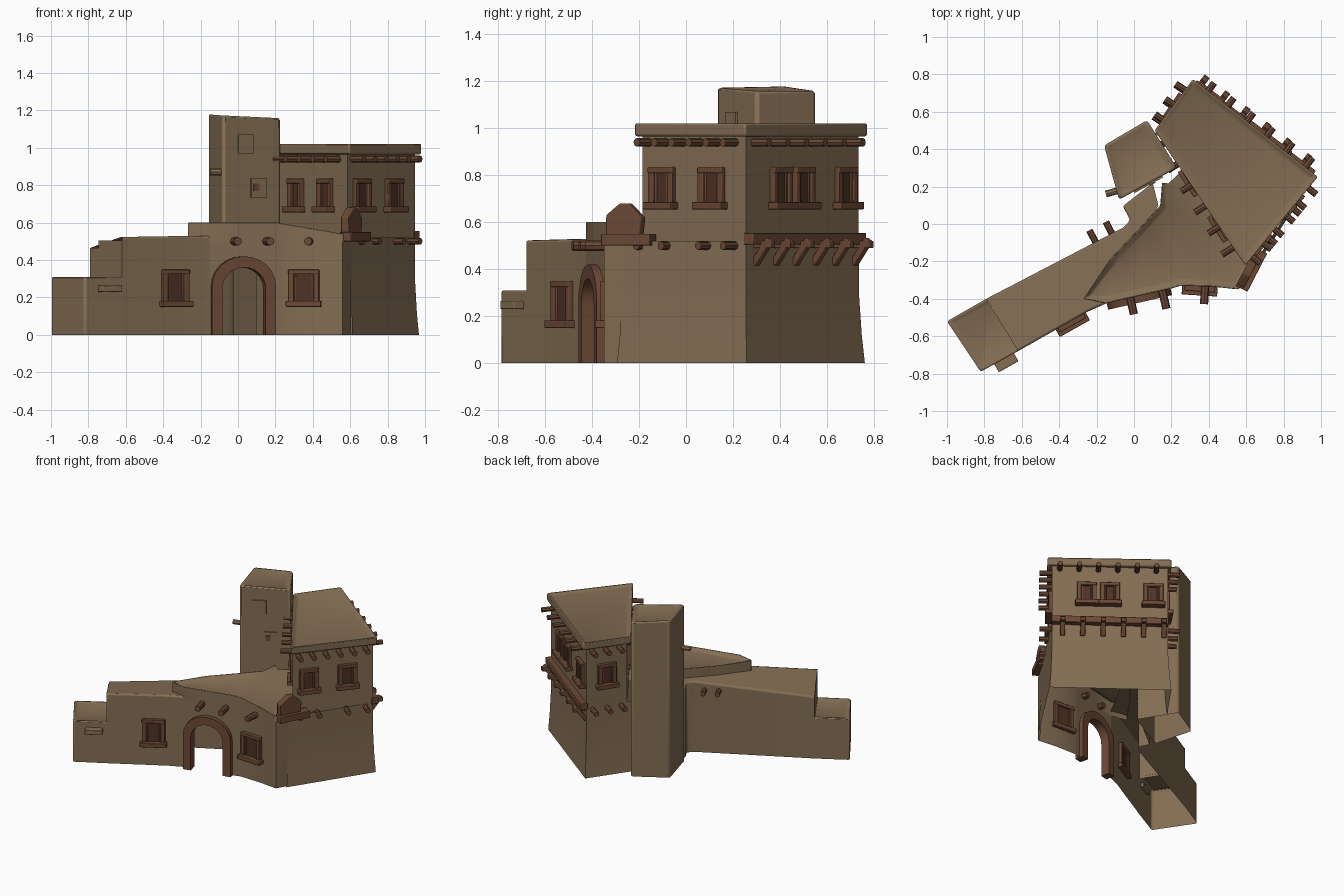
import bpy, bmesh, math
from mathutils import Matrix, Vector

if "Cube" in bpy.data.objects:
    bpy.data.objects.remove(bpy.data.objects["Cube"])


def material(name, rgb):
    m = bpy.data.materials.new(name)
    m.use_nodes = True
    m.diffuse_color = (*rgb, 1)
    m.node_tree.nodes["Principled BSDF"].inputs["Base Color"].default_value = (*rgb, 1)
    return m


CLAY = material("clay", (0.23, 0.155, 0.088))
WOOD = material("wood", (0.15, 0.066, 0.036))
DARK = material("dark_wood", (0.075, 0.03, 0.018))


def finish(name, bm, mat, bevel=0):
    me = bpy.data.meshes.new(name)
    bm.to_mesh(me)
    bm.free()
    me.materials.append(mat)
    ob = bpy.data.objects.new(name, me)
    bpy.context.collection.objects.link(ob)
    if bevel:
        mod = ob.modifiers.new("soft_edges", "BEVEL")
        mod.width, mod.segments = bevel, 2
        mod.angle_limit = math.radians(35)
    bpy.ops.object.select_all(action="DESELECT")
    ob.select_set(True)
    bpy.context.view_layer.objects.active = ob
    bpy.ops.object.shade_smooth_by_angle(angle=math.radians(40))
    return ob


def shell(name, pts, z0, tops, skip=(), rim=0.0, drop=0.015, closed_base=False, bevel=0.012):
    """Walls around an outline with a rimmed roof; skipped sides stay open."""
    bm = bmesh.new()
    n = len(pts)
    if not isinstance(tops, list):
        tops = [tops] * n
    lo = [bm.verts.new((x, y, z0)) for x, y in pts]
    hi = [bm.verts.new((x, y, z)) for (x, y), z in zip(pts, tops)]
    for i in range(n):
        j = (i + 1) % n
        if i not in skip:
            bm.faces.new((lo[i], lo[j], hi[j], hi[i]))
    roof = bm.faces.new(hi)
    if closed_base:
        bm.faces.new(lo[::-1])
    bm.normal_update()
    if rim:
        bmesh.ops.inset_region(bm, faces=[roof], thickness=rim)
        bmesh.ops.translate(bm, verts=list(roof.verts), vec=(0, 0, -drop))
    bmesh.ops.delete(bm, geom=[v for v in bm.verts if not v.link_faces], context="VERTS")
    return finish(name, bm, CLAY, bevel)


def walls(name, pts, levels, pivot=(0, 0), bevel=0):
    """Open strip of wall; each level is a height and a scale about the pivot."""
    bm = bmesh.new()
    rows = [[bm.verts.new((pivot[0] + (x - pivot[0]) * s, pivot[1] + (y - pivot[1]) * s, z))
             for x, y in pts] for z, s in levels]
    for a, b in zip(rows, rows[1:]):
        for i in range(len(pts) - 1):
            bm.faces.new((a[i], a[i + 1], b[i + 1], b[i]))
    return finish(name, bm, CLAY, bevel)


def on_wall(a, b, t, z):
    """Frame on a wall: x along it, -y outward, z up."""
    a, b = Vector((*a, 0)), Vector((*b, 0))
    x, up = (b - a).normalized(), Vector((0, 0, 1))
    m = Matrix((x, up.cross(x), up)).transposed().to_4x4()
    m.translation = a.lerp(b, t) + up * z
    return m


def box(name, m, loc, size, mat, tilt=0, bevel=0.004):
    bm = bmesh.new()
    bmesh.ops.create_cube(bm, size=1, matrix=m @ Matrix.Translation(loc)
                          @ Matrix.Rotation(tilt, 4, "X") @ Matrix.Diagonal((*size, 1)))
    return finish(name, bm, mat, bevel)


def beam(name, a, b, t, z, length=0.085, r=0.018, mat=WOOD):
    bm = bmesh.new()
    m = on_wall(a, b, t, z) @ Matrix.Translation((0, 0.02 - length / 2, 0)) @ Matrix.Rotation(math.pi / 2, 4, "X")
    bmesh.ops.create_cone(bm, cap_ends=True, segments=8, radius1=r, radius2=r,
                          depth=length + 0.04, matrix=m)
    return finish(name, bm, mat)


def window(name, a, b, t, z, w, h):
    m = on_wall(a, b, t, z)
    box(name + "_pane", m, (0, 0, 0), (w * 0.8, 0.02, h * 0.9), DARK)
    for s in (-1, 1):
        box(name + "_jamb", m, (s * (w / 2 - 0.015), 0, 0), (0.03, 0.045, h), WOOD)
        box(name + "_inner_jamb", m, (s * (w / 2 - 0.036), 0, 0), (0.012, 0.03, h * 0.85), WOOD)
    box(name + "_lintel", m, (0, 0, h / 2 - 0.013), (w, 0.05, 0.026), WOOD)
    box(name + "_sill", m, (0, -0.008, 0.016 - h / 2), (w + 0.025, 0.075, 0.032), WOOD)


def arch(half, spring, top, n=12):
    curve = [(half * math.cos(math.pi * i / n), spring + (top - spring) * math.sin(math.pi * i / n))
             for i in range(n + 1)]
    return [(half, 0)] + curve + [(-half, 0)]


# Low wing with a stepped end
end_l, end_r = (-1.0, -0.52), (-0.82, -0.79)
step_f, step_b = (-0.62, -0.68), (-0.79, -0.4)
bend, door_l = (-0.25, -0.47), (-0.15, -0.425)
shell("wing_end", [end_l, end_r, step_f, step_b], 0, 0.315, skip=(2,), rim=0.035)
shell("wing", [step_f, bend, door_l, (0.13, 0.1), (0.1, 0.22), (-0.06, 0.095), (-0.02, 0.02),
               (-0.06, -0.02), step_b],
      0, [0.525, 0.53, 0.53, 0.53, 0.53, 0.53, 0.53, 0.53, 0.465], skip=(2, 3, 8))
walls("wing_step", [step_b, (-0.7, -0.548), step_f], [(0.28, 1), (0.465, 1)])
walls("wing_step_crest", [(-0.745, -0.474), step_f], [(0.46, 1), (0.505, 1)])
box("wing_ledge", on_wall(end_r, bend, 0.22, 0.247), (0, -0.015, 0), (0.12, 0.07, 0.035), CLAY)
window("wing_window", end_r, bend, 0.845, 0.25, 0.16, 0.2)

# Front room: facade with an open doorway, and a parapet roof
door_r, crease, front_end, corner = (0.2, -0.345), (0.25, -0.33), (0.56, -0.35), (0.605, -0.27)
door_m = on_wall(door_l, door_r, 0.5, 0)
half = (Vector(door_r) - Vector(door_l)).length / 2
opening = arch(0.118, 0.25, 0.36)
bm = bmesh.new()
outline = opening + [(-half, 0), (-half, 0.5), (half, 0.5), (half, 0)]
bm.faces.new([bm.verts.new(door_m @ Vector((x, 0, z))) for x, z in outline])
finish("doorway_wall", bm, CLAY)
walls("front_wall", [door_r, crease, (0.42, -0.335), front_end, corner], [(0, 1), (0.5, 1)])
roof = [(-0.27, -0.4), door_l, (0.02, -0.386), door_r, crease, (0.42, -0.335), front_end, corner,
        (0.68, -0.16), (0.3, 0.33), (0.15, 0.22), (0.14, 0.1), (0.05, 0.0), (-0.13, -0.19)]
shell("front_room_roof", roof, 0.49, [0.605 - max(0, x - 0.2) * 0.17 for x, y in roof],
      skip=(8, 9), rim=0.035, drop=0.025)

# Arched door frame
bm = bmesh.new()
rings = [[bm.verts.new(door_m @ Vector((x, y, z))) for x, z in prof]
         for prof, y in ((opening, 0.03), (opening, -0.035),
                         (arch(0.175, 0.26, 0.42), -0.035), (arch(0.175, 0.26, 0.42), 0.03))]
for k in range(4):
    p, q = rings[k], rings[(k + 1) % 4]
    for i in range(len(p) - 1):
        bm.faces.new((p[i], p[i + 1], q[i + 1], q[i]))
for i in (0, -1):
    bm.faces.new([r[i] for r in rings])
bmesh.ops.recalc_face_normals(bm, faces=bm.faces)
finish("door_frame", bm, WOOD)
window("front_window", crease, front_end, 0.33, 0.25, 0.165, 0.2)
beam("front_beam", door_l, door_r, 0.37, 0.5, 0.09, 0.022)
beam("front_beam", door_l, door_r, 0.86, 0.5, 0.1, 0.022)
beam("front_beam", crease, front_end, 0.42, 0.5, 0.09, 0.022)
for t in (0.08, 0.2):
    beam("back_beam", (-0.06, -0.02), step_b, t, 0.47, 0.07)

# Tall house: flared base, upper storey, rimmed roof slab
S, E, N, W = (0.585, -0.185), (0.945, 0.255), (0.315, 0.735), (0.15, 0.49)
walls("house_base", [corner, E, N, (0.13, 0.47)],
      [(0, 1.05), (0.12, 1.025), (0.28, 1.005), (0.52, 1)], pivot=(0.5, 0.2))
shell("upper_storey", [S, E, N, W], 0.5, 0.98, bevel=0)
shell("house_roof", [(0.595, -0.222), (0.983, 0.252), (0.315, 0.775), (0.11, 0.5)],
      0.965, 1.025, rim=0.04, drop=0.02, closed_base=True, bevel=0.01)
for a, b, spots in ((S, E, (0.2, 0.68)), (E, N, (0.3, 0.5, 0.875)), (W, S, (0.38, 0.74)), (N, W, (0.5,))):
    for t in spots:
        window("upper_window", a, b, t, 0.745, 0.135, 0.18)
for a, b, count in ((S, E, 6), (E, N, 6), (W, S, 6), (N, W, 3)):
    for i in range(count):
        beam("roof_beam", a, b, (i + 0.4) / count, 0.94)
for t in (0.06, 0.3, 0.66, 0.9):
    beam("floor_beam", S, E, t, 0.5)
for t in (0.15, 0.5, 0.85):
    beam("floor_beam", N, W, t, 0.5)

# Timber ledge on slanted struts
ledge = on_wall(E, N, 0.5, 0.53)
box("timber_ledge", ledge, (0, -0.015, 0), (0.8, 0.05, 0.05), WOOD)
for i in range(6):
    m = on_wall(E, N, 0.09 + i * 0.175, 0.475)
    box("ledge_strut", m, (0, -0.035, 0), (0.034, 0.03, 0.13), WOOD, tilt=math.radians(38))
    box("ledge_joist", m, (0, -0.04, 0.03), (0.034, 0.1, 0.03), WOOD)

# Timber board at the meeting of the two roofs
m = on_wall(corner, S, 0.2, 0.52)
bm = bmesh.new()
m = on_wall((0.57, -0.335), (0.65, -0.18), 0.5, 0.5)
shape = [(-0.085, 0), (0.07, 0), (0.085, 0.12), (0.02, 0.18), (-0.02, 0.18), (-0.085, 0.13)]
front = bm.faces.new([bm.verts.new(m @ Vector((x, -0.02, z))) for x, z in shape])
ext = bmesh.ops.extrude_face_region(bm, geom=[front])["geom"]
bmesh.ops.translate(bm, verts=[v for v in ext if isinstance(v, bmesh.types.BMVert)],
                    vec=m.to_3x3() @ Vector((0, 0.045, 0)))
bmesh.ops.recalc_face_normals(bm, faces=bm.faces)
finish("corner_board", bm, WOOD, 0.006)
box("corner_beam", m, (0.02, -0.01, 0.025), (0.23, 0.07, 0.05), WOOD)

# Tower
tower = [(-0.08, 0.13), (0.23, 0.3), (0.07, 0.555), (-0.16, 0.42)]
shell("tower", tower, 0, [1.18, 1.165, 1.165, 1.185], rim=0.04, bevel=0.016)
for t, z in ((0.39, 1.02), (0.61, 0.785)):
    box("tower_panel", on_wall(tower[0], tower[1], t, z), (0, 0, 0), (0.095, 0.018, 0.1), CLAY, bevel=0)
box("panel_notch", on_wall(tower[0], tower[1], 0.56, 0.79), (0, -0.006, 0), (0.035, 0.016, 0.04), WOOD, bevel=0)
beam("tower_beam", tower[3], tower[0], 0.84, 0.87, 0.06, mat=CLAY)
